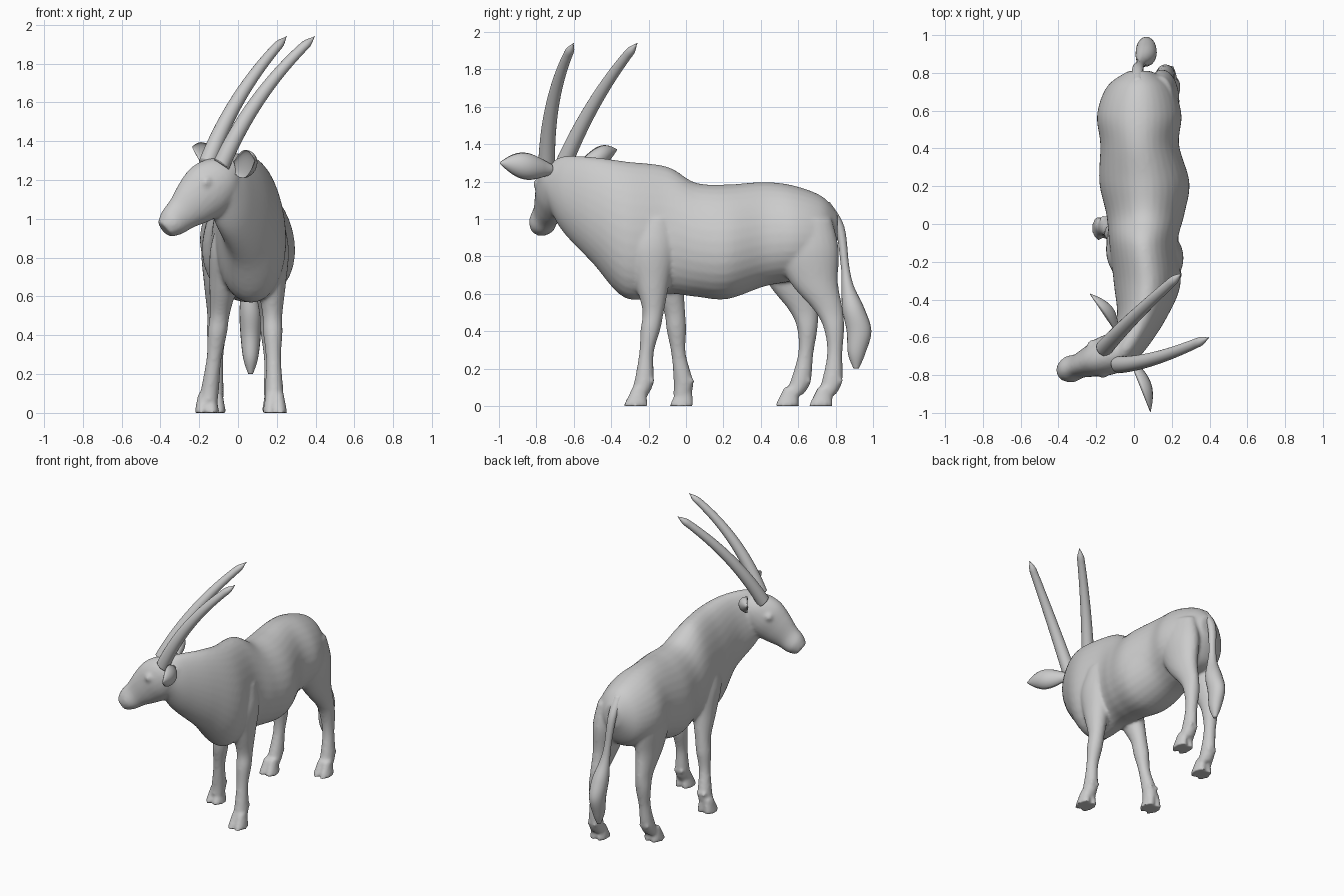
import bpy, bmesh, math
from mathutils import Vector

if "Cube" in bpy.data.objects:
    bpy.data.objects.remove(bpy.data.objects["Cube"])

X, Y, Z = Vector((1, 0, 0)), Vector((0, 1, 0)), Vector((0, 0, 1))


def spline(rows, steps=6):
    """Catmull-Rom through rows of (x, y, z, radius_u, radius_v)."""
    out, n = [], len(rows)
    for i in range(n - 1):
        p0, p1, p2, p3 = (rows[min(max(i + k, 0), n - 1)] for k in (-1, 0, 1, 2))
        for s in range(steps):
            t = s / steps
            out.append([0.5 * (2 * b + (c - a) * t + (2 * a - 5 * b + 4 * c - d) * t * t
                               + (3 * b - a - 3 * c + d) * t ** 3)
                        for a, b, c, d in zip(p0, p1, p2, p3)])
    out.append(list(rows[-1]))
    return out


def loft(bm, rows, u, v, sides=24, egg=0.0, cup=False):
    """Skin elliptical rings lying in the plane of u and v."""
    rings = []
    for x, y, z, a, b in spline(rows):
        a, b, ring = max(a, 0.003), max(b, 0.003), []
        for k in range(sides):
            t = 2 * math.pi * k / sides
            c, s = math.cos(t), math.sin(t)
            if cup and s > 0:
                s *= -0.35
            ring.append(bm.verts.new(Vector((x, y, z)) + u * (a * c * (1 - egg * s)) + v * (b * s)))
        rings.append(ring)
    faces = [bm.faces.new(rings[0]), bm.faces.new(rings[-1])]
    for r, q in zip(rings, rings[1:]):
        for k in range(sides):
            j = (k + 1) % sides
            faces.append(bm.faces.new((r[k], r[j], q[j], q[k])))
    bmesh.ops.recalc_face_normals(bm, faces=faces)


def ball(bm, centre, radius):
    res = bmesh.ops.create_uvsphere(bm, u_segments=16, v_segments=10, radius=radius)
    bmesh.ops.translate(bm, verts=res["verts"], vec=centre)


def finish(bm, name, voxel=None):
    for f in bm.faces:
        f.smooth = True
    mesh = bpy.data.meshes.new(name)
    bm.to_mesh(mesh)
    bm.free()
    ob = bpy.data.objects.new(name, mesh)
    bpy.context.collection.objects.link(ob)
    if voxel:
        m = ob.modifiers.new("fuse", "REMESH")
        m.mode, m.voxel_size, m.use_smooth_shade = "VOXEL", voxel, True
        m = ob.modifiers.new("soften", "SMOOTH")
        m.factor, m.iterations = 0.5, 6


bm = bmesh.new()

# torso and neck: y, centre x, top z, bottom z, half width
torso = [(0.81, 0.03, 1.03, 0.88, 0.06), (0.73, 0.03, 1.12, 0.72, 0.17),
         (0.58, 0.028, 1.178, 0.67, 0.222), (0.42, 0.03, 1.198, 0.64, 0.207),
         (0.22, 0.055, 1.185, 0.572, 0.237), (0.05, 0.06, 1.195, 0.585, 0.205),
         (-0.10, 0.05, 1.28, 0.60, 0.18), (-0.32, 0.07, 1.308, 0.575, 0.175),
         (-0.50, 0.04, 1.332, 0.765, 0.13), (-0.66, -0.04, 1.335, 0.935, 0.105),
         (-0.74, -0.07, 1.28, 1.08, 0.06)]
loft(bm, [(cx, y, (t + b) / 2, w, (t - b) / 2) for y, cx, t, b, w in torso], X, Z, 32, egg=0.13)

# head along a straight axis, turned to one side: t, half width, half height
poll, nose = Vector((-0.02, -0.65, 1.27)), Vector((-0.38, -0.785, 0.945))
across = (nose - poll).cross(Z).normalized()
crown = across.cross(nose - poll).normalized()
head = [(0, 0.06, 0.05), (0.16, 0.1, 0.12), (0.36, 0.105, 0.147), (0.56, 0.085, 0.128),
        (0.75, 0.066, 0.094), (0.89, 0.071, 0.078), (1, 0.05, 0.05)]
loft(bm, [(*poll.lerp(nose, t), w, h) for t, w, h in head], across, crown, egg=0.08)
for side in (-1, 1):
    ball(bm, poll.lerp(nose, 0.38) + across * side * 0.072 + crown * 0.055, 0.035)

# one leg profile for all four: z, half width, then offset and depth for front and hind
profile = [(1.00, 0.07, 0.11, 0.09, -0.08, 0.14), (0.84, 0.093, 0.09, 0.13, -0.075, 0.172),
           (0.66, 0.073, 0.09, 0.092, -0.035, 0.128), (0.51, 0.052, 0.095, 0.058, 0.043, 0.077),
           (0.41, 0.05, 0.08, 0.053, 0.072, 0.054), (0.28, 0.039, 0.058, 0.039, 0.075, 0.041),
           (0.13, 0.046, 0.045, 0.052, 0.06, 0.055), (0.06, 0.048, 0.02, 0.048, 0.03, 0.05)]
# each leg: hoof x, hoof y, sideways lean, stride lean, profile column
for hx, hy, lean, stride, col in [(0.19, -0.27, -0.025, 0, 2), (-0.16, -0.025, 0.13, -0.26, 2),
                                  (0.185, 0.72, -0.045, 0, 4), (-0.125, 0.54, 0.035, 0.09, 4)]:
    rows = [(hx + lean * p[0], hy + stride * p[0] + p[col], p[0], p[1], p[col + 1]) for p in profile]
    loft(bm, rows, X, Y)
    px, py = rows[-2][:2]
    for side in (-1, 1):
        # cloven toe and dewclaw
        loft(bm, [(hx + side * (0.027 - z / 10), hy + z * 0.2, z, 0.037 - z * 0.08, 0.066 - z * 0.3)
                  for z in (0.1, 0.05, 0)], X, Y, 16)
        ball(bm, Vector((px + side * 0.022, py + 0.043, 0.135)), 0.016)
finish(bm, "body", voxel=0.011)

# horns: tapering quadratic arcs sweeping back and across
for name, a, b, c in [
        ("left_horn", (-0.085, -0.745, 1.28), (0.09, -0.742, 1.67), (0.395, -0.602, 1.94)),
        ("right_horn", (-0.16, -0.66, 1.28), (-0.02, -0.50, 1.66), (0.25, -0.262, 1.94))]:
    a, b, c = Vector(a), Vector(b), Vector(c)
    u = (c - a).cross(Y).normalized()
    v = (c - a).cross(u).normalized()
    rows = []
    for i in range(17):
        t = i / 16
        r = (0.046 - 0.023 * t) * math.sqrt(1 - t ** 24)
        rows.append((*a.lerp(b, t).lerp(b.lerp(c, t), t), r, r))
    bm = bmesh.new()
    loft(bm, rows, u, v, 20)
    finish(bm, name)

# cupped leaf-shaped ears
opening = Vector((-0.92, -0.38, 0))
for name, base, tip, width in [("left_ear", (-0.025, -0.72, 1.265), (0.085, -0.995, 1.30), 0.072),
                               ("right_ear", (-0.10, -0.57, 1.285), (-0.235, -0.37, 1.37), 0.06)]:
    rows = []
    for i in range(9):
        t = i / 8
        leaf = math.sin(math.pi * (0.13 + 0.85 * t ** 1.2))
        rows.append((*Vector(base).lerp(Vector(tip), t), width * leaf, 0.062 * leaf))
    bm = bmesh.new()
    loft(bm, rows, Z, opening, 20, cup=True)
    finish(bm, name)

# tail with a hanging tuft: y, z, half width, half depth
tail = [(0.74, 1.09, 0.03, 0.03), (0.82, 0.96, 0.03, 0.026), (0.85, 0.75, 0.025, 0.022),
        (0.865, 0.64, 0.035, 0.033), (0.895, 0.52, 0.055, 0.06), (0.925, 0.4, 0.052, 0.066),
        (0.912, 0.28, 0.038, 0.046), (0.91, 0.2, 0.012, 0.014)]
bm = bmesh.new()
loft(bm, [(0.02 + 0.045 * min(1, max(0, (0.9 - z) * 2.5)), y, z, w, d) for y, z, w, d in tail], X, Y, 20)
finish(bm, "tail")
